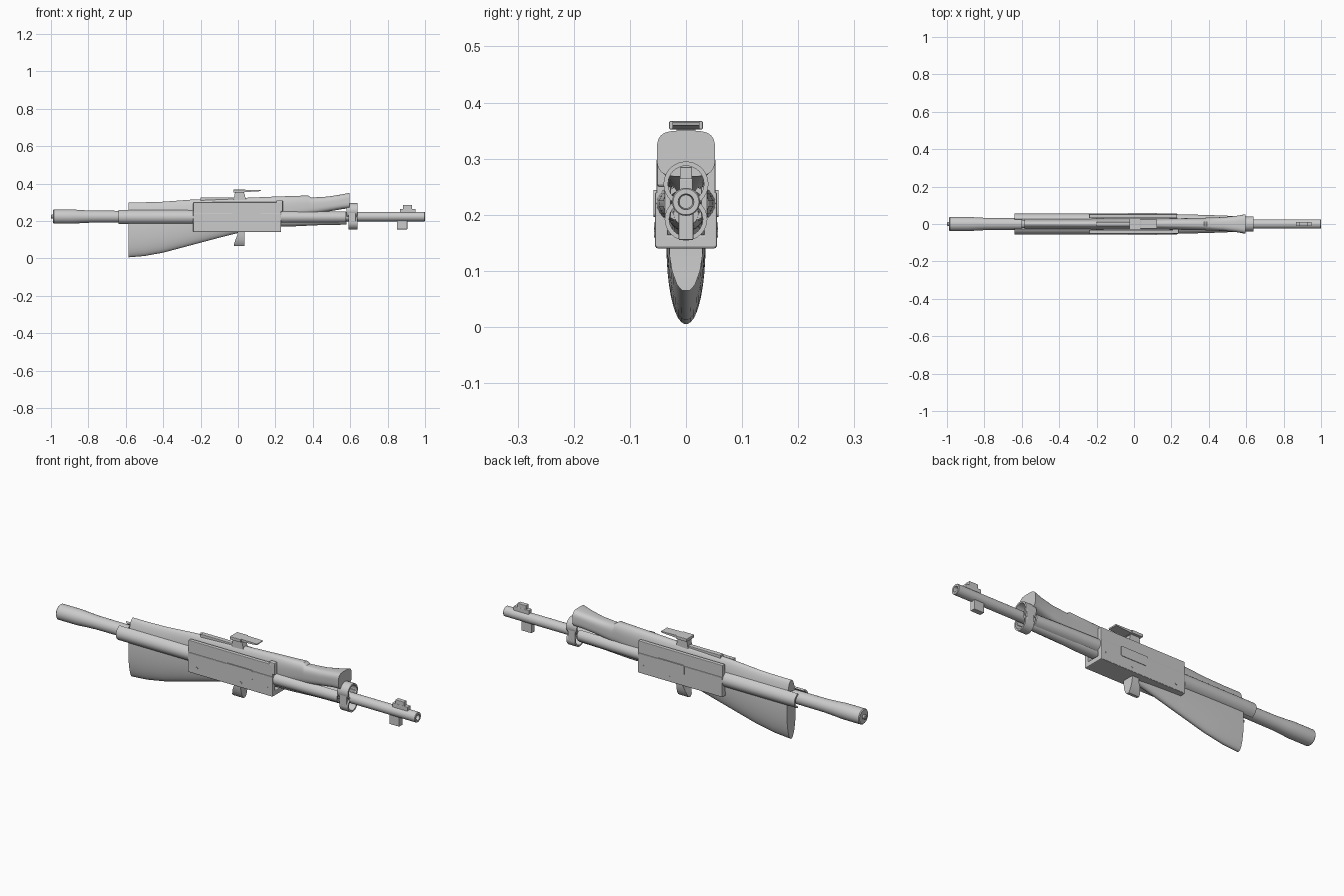
import bpy, bmesh
from math import pi, sin, cos, radians

cube = bpy.data.objects.get("Cube")
if cube:
    bpy.data.objects.remove(cube, do_unlink=True)

grey = bpy.data.materials.new("light_grey")
grey.use_nodes = True
grey.diffuse_color = (0.6, 0.6, 0.6, 1)
grey.node_tree.nodes["Principled BSDF"].inputs["Base Color"].default_value = (0.6, 0.6, 0.6, 1)
AXIS = 0.223  # height of the bore line


def finish(name, bm, bevel=0, smooth=True):
    bmesh.ops.recalc_face_normals(bm, faces=bm.faces)
    mesh = bpy.data.meshes.new(name)
    bm.to_mesh(mesh)
    bm.free()
    ob = bpy.data.objects.new(name, mesh)
    bpy.context.collection.objects.link(ob)
    mesh.materials.append(grey)
    if bevel:
        mod = ob.modifiers.new("bevel", 'BEVEL')
        mod.width = bevel
        mod.segments = 2
    if smooth:
        bpy.ops.object.select_all(action='DESELECT')
        ob.select_set(True)
        bpy.context.view_layer.objects.active = ob
        bpy.ops.object.shade_smooth_by_angle(angle=radians(35))
    return ob


def loft(name, sections, closed=False):
    """Skin rings of points; cap the ends, or join last to first."""
    bm = bmesh.new()
    rings = [[bm.verts.new(p) for p in s] for s in sections]
    pairs = list(zip(rings, rings[1:]))
    if closed:
        pairs.append((rings[-1], rings[0]))
    else:
        bm.faces.new(rings[0])
        bm.faces.new(rings[-1])
    n = len(rings[0])
    for a, b in pairs:
        for i in range(n):
            j = (i + 1) % n
            bm.faces.new((a[i], a[j], b[j], b[i]))
    return finish(name, bm)


def lathe(name, profile, z=AXIS, closed=False, n=32):
    """Turn (x, radius) pairs about a line along x."""
    turns = [2 * pi * i / n for i in range(n)]
    return loft(name, [[(x, r * cos(t), z + r * sin(t)) for t in turns]
                       for x, r in profile], closed)


def box(name, x, y, z, bevel=0.002):
    bm = bmesh.new()
    bmesh.ops.create_cube(bm, size=1)
    for v in bm.verts:
        for k, (lo, hi) in enumerate((x, y, z)):
            v.co[k] = lo if v.co[k] < 0 else hi
    return finish(name, bm, bevel, smooth=False)


def extrude(name, outline, y0, y1, bevel=0):
    """Push an (x, z) outline from y0 to y1."""
    return loft(name, [[(x, y, z) for x, z in outline] for y in (y0, y1)])


def oval(x, low, high, half, power, n=40):
    def p(v):
        return abs(v) ** (2 / power) * (1 if v > 0 else -1)
    mid, tall = (low + high) / 2, (high - low) / 2
    return [(x, half * p(cos(t)), mid + tall * p(sin(t)))
            for t in (2 * pi * (i + 0.5) / n for i in range(n))]


# Stock: x, bottom, top, half width, squareness
stations = [(-.585, .005, .3, .035, 2.1), (-.5, .012, .3, .035, 2.1),
            (-.4, .03, .303, .034, 2.1), (-.25, .07, .314, .032, 2.2),
            (-.1, .11, .32, .03, 2.3), (.05, .148, .324, .03, 2.4),
            (.22, .195, .331, .031, 2.6), (.375, .23, .336, .033, 2.8),
            (.39, .233, .325, .034, 2.8), (.48, .25, .33, .037, 3),
            (.55, .262, .341, .044, 3.3), (.595, .268, .35, .052, 3.6)]
loft("stock", [oval(*s) for s in stations])
box("stock_top_rib", (-.2, .02), (-.012, .012), (.3, .325))

# Barrel with a flared rear sleeve and hollow muzzle
lathe("barrel", [(-.7, .022), (.6, .025), (.998, .025), (1, .023),
                 (1, .014), (.97, .012), (.97, .002)])
lathe("rear_sleeve", [(-.988, .034), (-.984, .038), (-.88, .038),
                      (-.84, .035), (-.78, .032), (-.6, .031)])
lathe("rear_nub", [(-1, .008), (-.996, .011), (-.97, .011)])
lathe("lower_tube", [(.2, .032), (.3, .031), (.45, .024), (.58, .022)], z=.202)


# Side shells, open along the top and bottom
def shell(name, side, spans):
    arcs = [radians(-60 + 10 * i) for i in range(13)]
    rings = []
    for x, ry, rz in spans:
        outer = [(x, side * ry * cos(a), AXIS - .003 + rz * sin(a)) for a in arcs]
        inner = [(x, side * (ry - .009) * cos(a), AXIS - .003 + (rz - .009) * sin(a))
                 for a in reversed(arcs)]
        rings.append(outer + inner)
    return loft(name, rings)


for side, label in ((1, "left"), (-1, "right")):
    shell(label + "_rear_shell", side, [(-.64, .055, .043), (-.2, .055, .043)])
    shell(label + "_front_shell", side,
          [(.2, .053, .038), (.4, .048, .036), (.578, .041, .034)])

    # Receiver walls, side slot and pins
    def span(a, b):
        return tuple(sorted((side * a, side * b)))
    box(label + "_wall_lower", (-.24, .23), span(.032, .0555), (.142, .24), .003)
    box(label + "_wall_upper", (-.24, .23), span(.032, .0525), (.2, .3), .003)
    slot = [(cx + .008 * cos(t + off), .22 + (.016 if sin(t + off) > 0 else -.016)
             + .008 * sin(t + off))
            for cx, off in ((.112, -pi / 2), (-.022, pi / 2))
            for t in (pi * (i + .5) / 8 for i in range(8))]
    extrude(label + "_slot_plate", slot, side * .05, side * .058)
    for px, pz in ((-.19, .172), (.055, .165), (.2, .18)):
        pin = [(px + .006 * cos(pi * i / 6), pz + .006 * sin(pi * i / 6)) for i in range(12)]
        extrude(label + "_pin", pin, side * .05, side * .057)

box("receiver_floor", (-.24, .23), (-.0545, .0545), (.14, .165), .004)
box("receiver_catch", (.205, .24), (-.052, -.028), (.25, .31), .005)

# Lower lug: a wedge with a rounded end
lug = []
for z, x0, x1, half in ((.065, -.022, .036, .007), (.075, -.021, .036, .016),
                        (.1, -.013, .035, .025), (.125, -.003, .034, .029),
                        (.15, -.003, .034, .03)):
    lug.append([(x0, -half, z), (x1, -half, z), (x1, half, z), (x0, half, z)])
loft("lower_lug", lug)

# Double barrel band
for name, z, outer, x0 in (("upper_band", .255, .04, .58), ("lower_band", .192, .038, .59)):
    inner = outer - .008
    lathe(name, [(x0, inner), (x0, outer), (.638, outer), (.638, inner)], z, closed=True)
for side in (-1, 1):
    y = sorted((side * .027, side * .038))
    box("band_bridge", (.59, .63), y, (.195, .25))

# Front sight and lug
box("front_sight_base", (.865, .95), (-.012, .012), (.235, .265))
box("front_sight_blade", (.882, .93), (-.011, .011), (.26, .285))
box("front_lug", (.85, .905), (-.013, .013), (.155, .215))

# Rear sight
extrude("rear_sight_base", [(-.025, .3), (.045, .3), (.035, .345), (.025, .36), (-.015, .36)],
        -.017, .017)
box("rear_sight_head", (-.025, .035), (-.03, .03), (.352, .367), .002)
extrude("rear_sight_leaf", [(.02, .353), (.12, .359), (.122, .365), (.02, .367)], -.024, .024)
